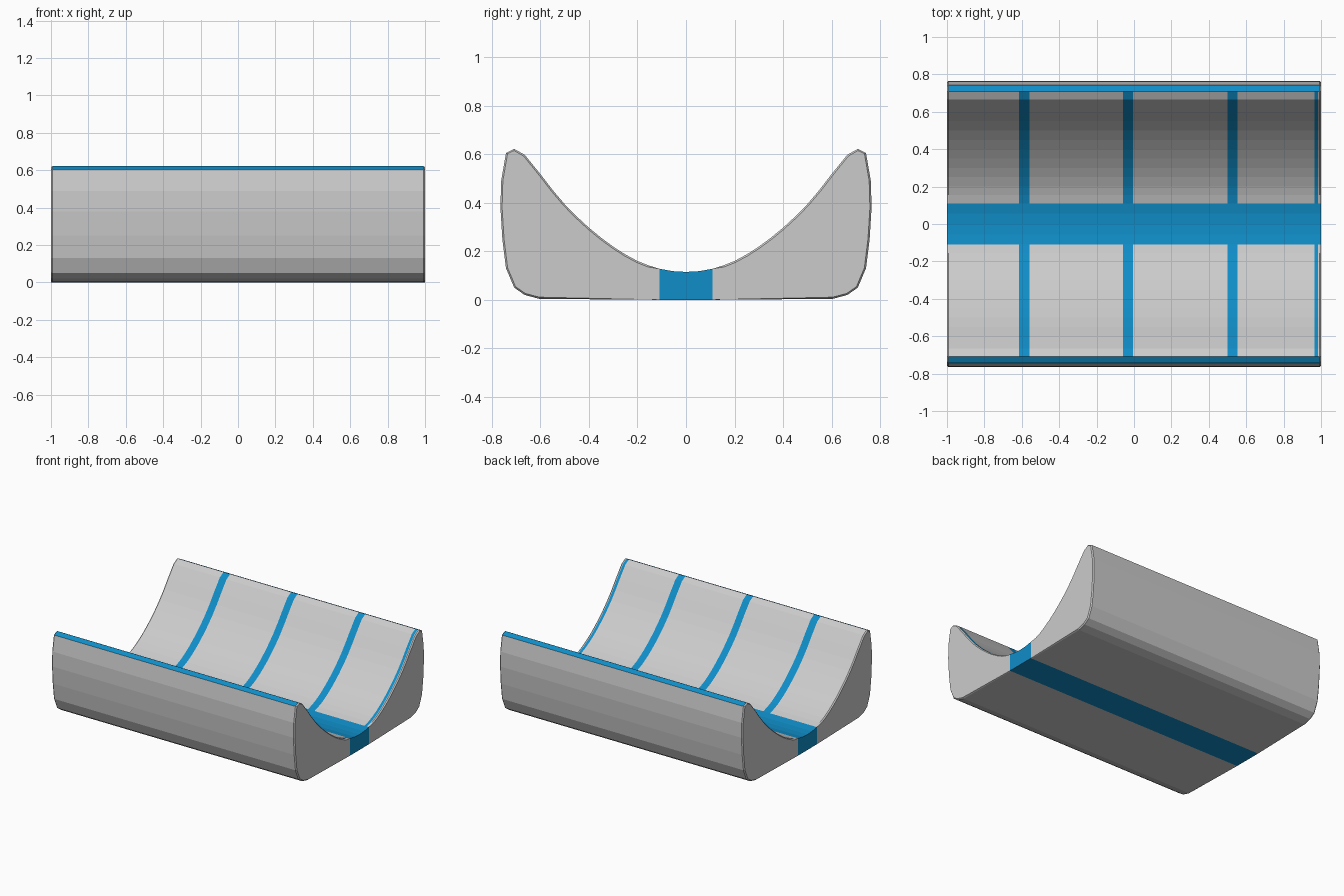
import bpy
from mathutils import Vector

if "Cube" in bpy.data.objects:
    bpy.data.objects.remove(bpy.data.objects["Cube"])

BLUE = bpy.data.materials.new("blue")
BLUE.diffuse_color = (0.005, 0.27, 0.58, 1)
BLUE.use_nodes = True
BLUE.node_tree.nodes["Principled BSDF"].inputs["Base Color"].default_value = BLUE.diffuse_color

# Half cross-section (y, z): underside -> outer wall -> rim -> inner curve
HALF = [(0.11, 0), (0.605, 0.004), (0.665, 0.02), (0.708, 0.05), (0.742, 0.13),
        (0.757, 0.25), (0.765, 0.38), (0.762, 0.49), (0.742, 0.605), (0.708, 0.622),
        (0.665, 0.598), (0.6, 0.518), (0.55, 0.453), (0.5, 0.394), (0.45, 0.343),
        (0.4, 0.297), (0.35, 0.256), (0.3, 0.219), (0.25, 0.187), (0.2, 0.16),
        (0.155, 0.142), (0.11, 0.128)]
RIM = 8                      # index of the segment forming the rim
N = len(HALF)
MIDDLE = [(0.055, 0.118), (0, 0.115), (-0.055, 0.118)]
LOOP = HALF + MIDDLE + [(-y, z) for y, z in reversed(HALF)]
M = len(LOOP)

# Stations along x: rounded ends and the inner rib edges
XS = [-1, -0.992, -0.615, -0.56, -0.058, -0.005, 0.5, 0.553, 0.965, 0.985, 0.992, 1]
RIBS = {2, 4, 6, 8}


def section(inset):
    """Cross-section with the two side masses pulled inward by inset."""
    out = []
    for i, (y, z) in enumerate(LOOP):
        p = Vector((y, z))
        if abs(y) > 0.111 and inset:
            t = Vector(LOOP[(i + 1) % M]) - Vector(LOOP[i - 1])
            p += Vector((-t.y, t.x)).normalized() * inset
            p.y = max(p.y, 0.004)
        out.append(p)
    return out


verts = []
for k, x in enumerate(XS):
    verts += [(x, p.x, p.y) for p in section(0.007 if k in (0, len(XS) - 1) else 0)]


def part_of(i, k):
    """Which part the segment i between stations k and k+1 belongs to."""
    s = i if i < N - 1 else M - 2 - i          # mirrored segment index
    if N - 1 <= i <= M - N - 1 or i == M - 1:
        return "centre_channel"
    if s == RIM and 0 < k < len(XS) - 2:
        return "rim_strips"
    if s > RIM and k in RIBS:
        return "inner_ribs"
    return "side_walls"


parts = {}
for k in range(len(XS) - 1):
    for i in range(M):
        j = (i + 1) % M
        parts.setdefault(part_of(i, k), []).append(
            (k * M + i, k * M + j, (k + 1) * M + j, (k + 1) * M + i))

# End caps: two grey side masses and the blue centre
right = list(range(N))
left = list(range(M - N, M))
centre = [M - 1, 0] + list(range(N - 1, M - N + 1))
for ring, name in ((right, "side_walls"), (left, "side_walls"), (centre, "centre_channel")):
    parts[name].append(tuple((len(XS) - 1) * M + i for i in ring))
    parts[name].append(tuple(reversed(ring)))

# One object per part, keeping only the vertices it uses
for name, faces in parts.items():
    used = sorted({v for f in faces for v in f})
    index = {v: n for n, v in enumerate(used)}
    mesh = bpy.data.meshes.new(name)
    mesh.from_pydata([verts[v] for v in used], [], [[index[v] for v in f] for f in faces])
    mesh.update()
    if name != "side_walls":
        mesh.materials.append(BLUE)
    bpy.context.collection.objects.link(bpy.data.objects.new(name, mesh))
